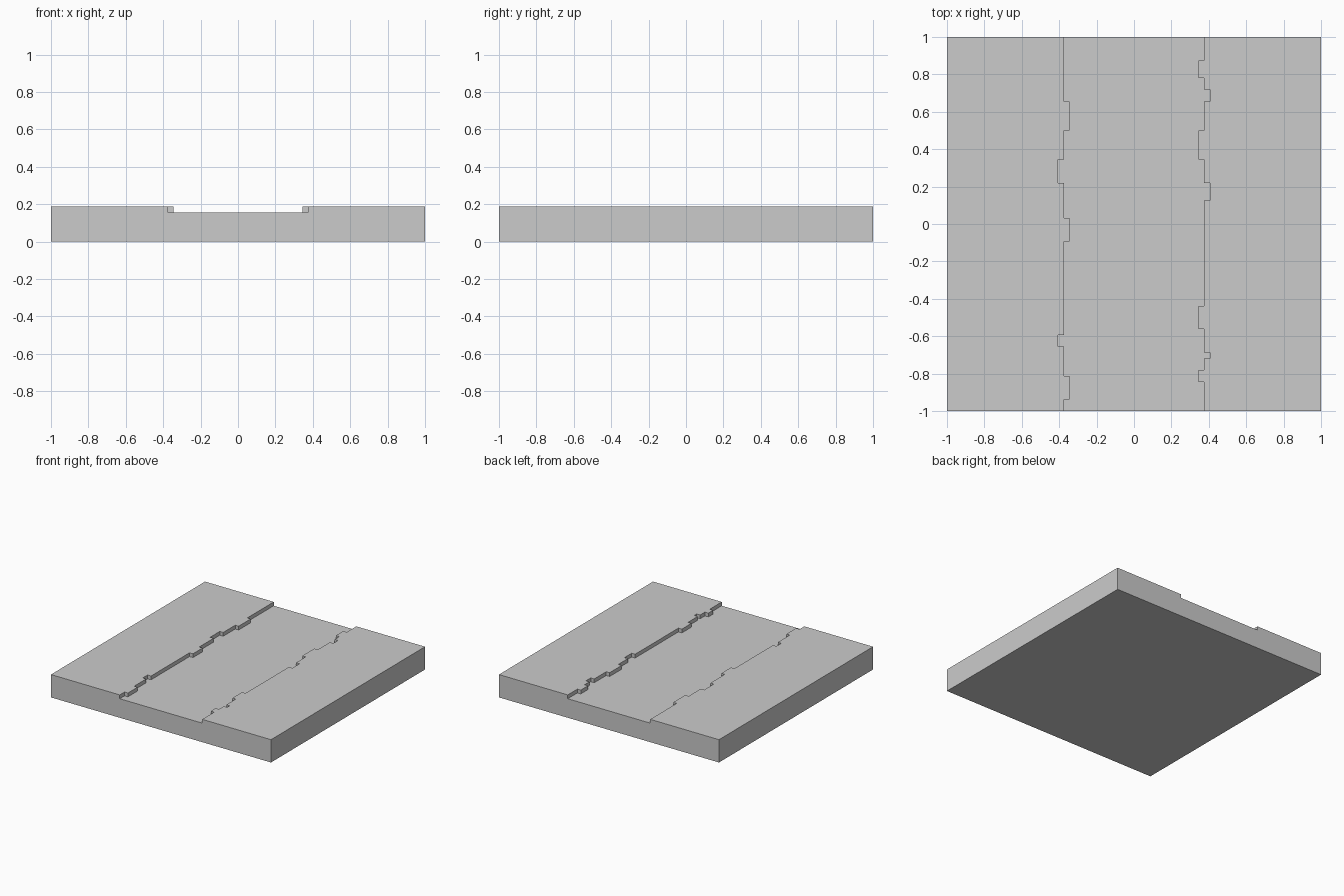
import bpy, bmesh

if "Cube" in bpy.data.objects:
    bpy.data.objects.remove(bpy.data.objects["Cube"])

U = 1 / 32                      # size of one grid step
ROAD_Z, WALK_Z, HALF, CURB_X = 5 * U, 6 * U, 1.0, 12

# Jogs in each curb line, front to back: (y start, y end, x shift) in grid steps
LEFT_JOGS = [(-30, -26, 1), (-21, -19, -1), (-3, 1, 1), (7, 11, -1), (16, 21, 1)]
RIGHT_JOGS = [(-27, -25, -1), (-23, -22, 1), (-18, -14, -1), (4, 7, 1),
              (11, 16, -1), (21, 23, 1), (25, 28, -1)]


def curb_line(x, jogs):
    """Stepped plan line running from front to back."""
    pts = [(x, -32)]
    for y0, y1, dx in jogs:
        pts += [(x, y0), (x + dx, y0), (x + dx, y1), (x, y1)]
    pts.append((x, 32))
    return [(px * U, py * U) for px, py in pts]


bm = bmesh.new()


def verts(points, z):
    return [bm.verts.new((x, y, z)) for x, y in points]


bottom, ends = {}, {}
curbs = {}
for side, jogs in ((-1, LEFT_JOGS), (1, RIGHT_JOGS)):
    line = curb_line(side * CURB_X, jogs)
    low, high = verts(line, ROAD_Z), verts(line, WALK_Z)
    corners = [(side * HALF, -HALF), (side * HALF, HALF)]
    outer, base = verts(corners, WALK_Z), verts(corners, 0)
    # curb face
    for i in range(len(line) - 1):
        bm.faces.new((low[i], low[i + 1], high[i + 1], high[i]))
    # raised pavement and outer side wall
    bm.faces.new(high + outer[::-1])
    bm.faces.new(base + outer[::-1])
    curbs[side] = (low, high, outer, base)

# sunken road surface, underside, and stepped front and back walls
L, R = curbs[-1], curbs[1]
bm.faces.new(L[0] + R[0][::-1])
bm.faces.new(L[3] + R[3][::-1])
for e, k in ((0, 0), (-1, 1)):
    bm.faces.new((L[3][k], R[3][k], R[2][k], R[1][e], R[0][e],
                  L[0][e], L[1][e], L[2][k]))

bmesh.ops.recalc_face_normals(bm, faces=bm.faces)
mesh = bpy.data.meshes.new("road_tile")
bm.to_mesh(mesh)
bm.free()
bpy.context.collection.objects.link(bpy.data.objects.new("road_tile", mesh))
